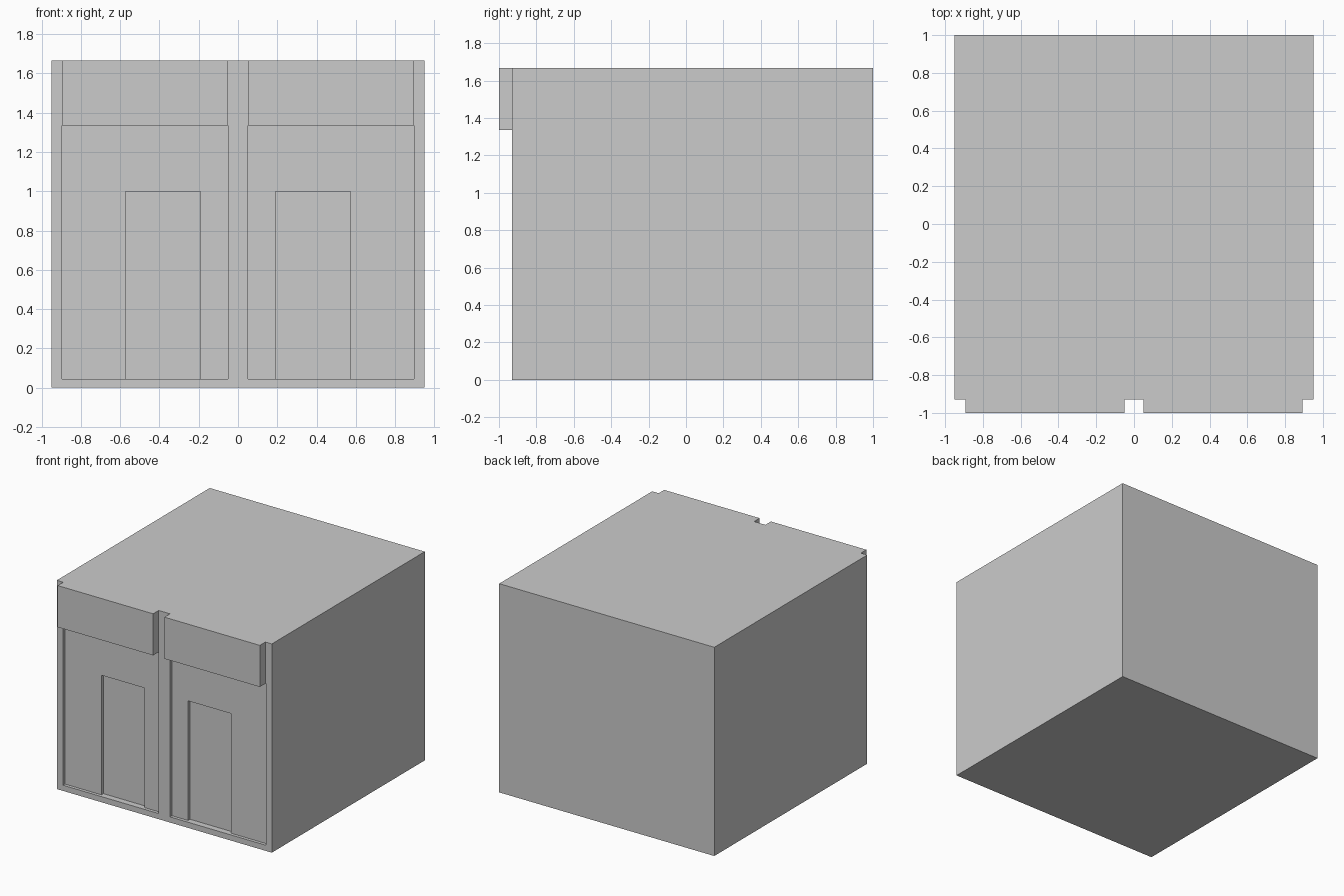
import bpy
import bmesh
from mathutils import Vector

if "Cube" in bpy.data.objects:
    bpy.data.objects.remove(bpy.data.objects["Cube"])

FRONT = -0.93      # front wall plane
TOP = 1.667        # roof height
SIGN_BASE = 1.335  # underside of the overhangs
SILL = 0.045       # bottom of the recesses


def box(name, lo, hi, mirror=False, open_back=False):
    """Axis-aligned box between two corners, optionally mirrored across x = 0."""
    lo, hi = Vector(lo), Vector(hi)
    bm = bmesh.new()
    bmesh.ops.create_cube(bm, size=1)
    bmesh.ops.scale(bm, vec=hi - lo, verts=bm.verts)
    bmesh.ops.translate(bm, vec=(lo + hi) / 2, verts=bm.verts)
    if open_back:
        bm.normal_update()
        back = [f for f in bm.faces if f.normal.y > 0.9]
        bmesh.ops.delete(bm, geom=back, context='FACES_ONLY')
    mesh = bpy.data.meshes.new(name)
    bm.to_mesh(mesh)
    bm.free()
    obj = bpy.data.objects.new(name, mesh)
    bpy.context.collection.objects.link(obj)
    if mirror:
        obj.modifiers.new("Mirror", 'MIRROR').use_axis[0] = True
    return obj


def cut(target, cutter):
    mod = target.modifiers.new(cutter.name, 'BOOLEAN')
    mod.operation = 'DIFFERENCE'
    mod.solver = 'EXACT'
    mod.object = cutter
    cutter.hide_render = True
    cutter.display_type = 'WIRE'


# Main block
body = box("building_body", (-0.95, FRONT, 0), (0.95, 1, TOP))

# Pair of shallow front bays, each with a deeper doorway
cut(body, box("bay_cutter", (0.05, -1.05, SILL),
              (0.897, FRONT + 0.025, SIGN_BASE), mirror=True))
cut(body, box("doorway_cutter", (0.192, -1.05, SILL),
              (0.573, FRONT + 0.05, 1.0), mirror=True))

# Overhanging fascia blocks above the bays
box("fascia", (0.05, -1, SIGN_BASE), (0.893, FRONT, TOP),
    mirror=True, open_back=True)

# Underside of each fascia closes the top of its bay
box("bay_lintel", (0.05, FRONT, SIGN_BASE), (0.897, FRONT + 0.025, SIGN_BASE + 0.01),
    mirror=True)
